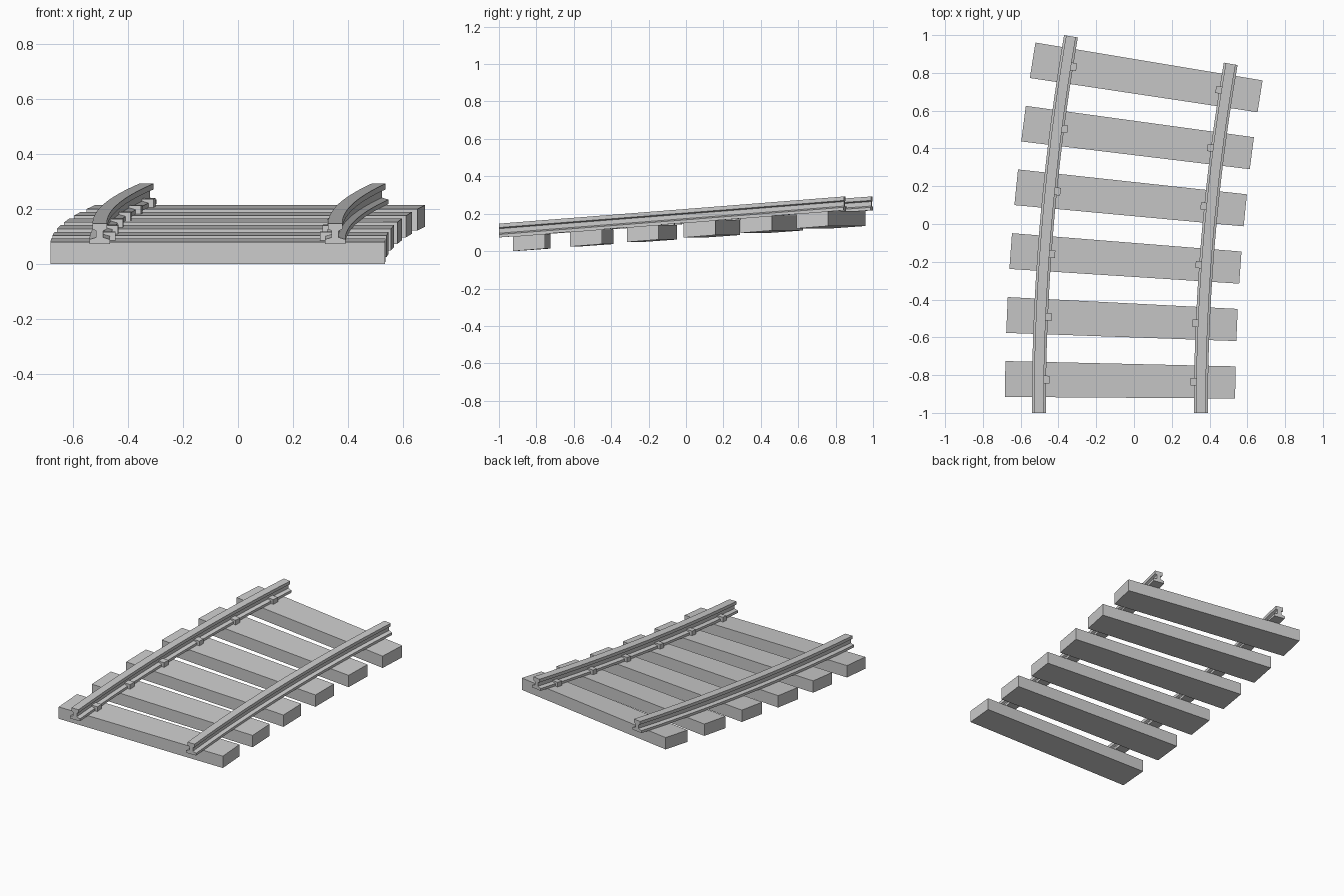
import bpy
import bmesh
import math

if "Cube" in bpy.data.objects:
    bpy.data.objects.remove(bpy.data.objects["Cube"])

RADIUS = 11.245      # curve centre lies far to the right, level with the track start
SWEEP = 0.1705       # total angle of the bend
RISE = 0.145         # climb over the whole piece
TIES = 6
PITCH = SWEEP / TIES
TIE_H = 0.079
RAILS = {"left": (-0.504, 1), "right": (0.354, -1)}   # x position, inward side


def bend(x, a, z):
    """Map straight track coordinates onto the climbing curve."""
    r = RADIUS - x
    return (RADIUS - r * math.cos(a), -1 + r * math.sin(a), z - 0.006 + RISE * a / SWEEP)


def sweep(name, profile, a0, a1, steps):
    """Sweep a closed (x, z) profile along the track from angle a0 to a1."""
    bm = bmesh.new()
    rings = []
    for i in range(steps + 1):
        a = a0 + (a1 - a0) * i / steps
        rings.append([bm.verts.new(bend(x, a, z)) for x, z in profile])
    n = len(profile)
    for p, q in zip(rings, rings[1:]):
        for j in range(n):
            k = (j + 1) % n
            bm.faces.new((p[j], p[k], q[k], q[j]))
    bm.faces.new(rings[0])
    bm.faces.new(rings[-1])
    bmesh.ops.recalc_face_normals(bm, faces=bm.faces)
    mesh = bpy.data.meshes.new(name)
    bm.to_mesh(mesh)
    bm.free()
    obj = bpy.data.objects.new(name, mesh)
    bpy.context.collection.objects.link(obj)
    return obj


def rect(x0, x1, z0, z1):
    return [(x0, z0), (x1, z0), (x1, z1), (x0, z1)]


# Rails: foot, web and head, half profile mirrored
half = [(0.037, 0), (0.037, 0.016), (0.013, 0.023), (0.013, 0.047),
        (0.026, 0.053), (0.026, 0.074)]
section = half + [(-x, z) for x, z in reversed(half)]
for side, (cx, _) in RAILS.items():
    sweep(f"{side}_rail", [(cx + x, TIE_H + z) for x, z in section], 0, SWEEP, 24)

# Ties, each with a clip on the inner side of both rails
for i in range(TIES):
    start = i * PITCH
    sweep(f"tie_{i + 1}", rect(-0.684, 0.535, 0, TIE_H), start + 0.0071, start + 0.0230, 1)
    for side, (cx, inward) in RAILS.items():
        clip = rect(cx + inward * 0.013, cx + inward * 0.056, TIE_H, TIE_H + 0.031)
        sweep(f"{side}_clip_{i + 1}", clip, start + 0.0133, start + 0.0168, 1)
